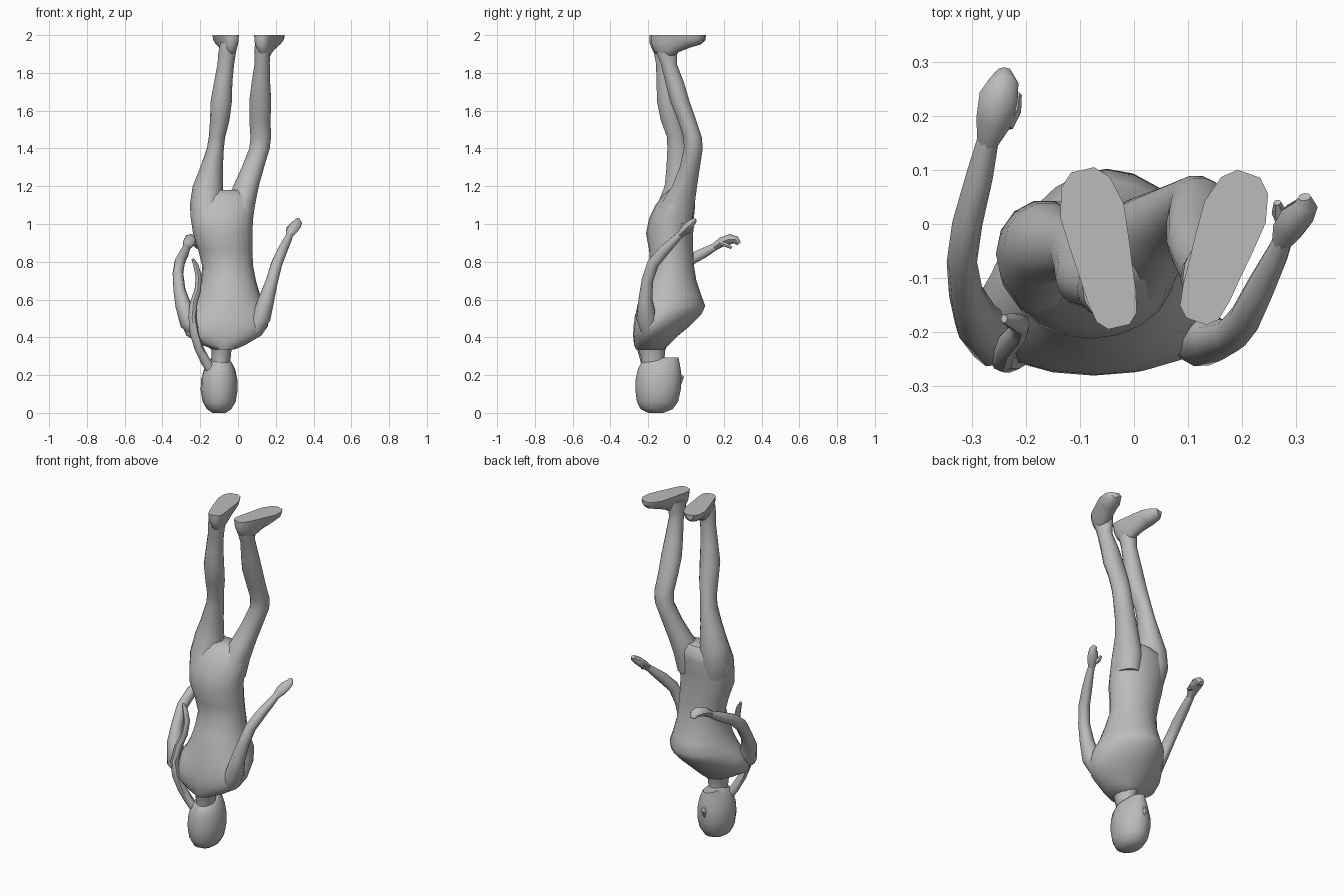
import bpy, bmesh, math
from mathutils import Vector

grey = bpy.data.materials.new("plain_grey")
grey.diffuse_color = (0.5, 0.5, 0.5, 1)


def skin(name, rings):
    """Join a list of equal rings into a closed, smooth-shaded object."""
    bm = bmesh.new()
    loops = [[bm.verts.new(p) for p in ring] for ring in rings]
    n = len(loops[0])
    for a, b in zip(loops, loops[1:]):
        for i in range(n):
            j = (i + 1) % n
            bm.faces.new((a[i], a[j], b[j], b[i]))
    bm.faces.new(loops[0])
    bm.faces.new(loops[-1])
    bmesh.ops.recalc_face_normals(bm, faces=bm.faces)
    me = bpy.data.meshes.new(name)
    bm.to_mesh(me)
    bm.free()
    me.materials.append(grey)
    ob = bpy.data.objects.new(name, me)
    bpy.context.collection.objects.link(ob)
    bpy.ops.object.select_all(action='DESELECT')
    ob.select_set(True)
    bpy.context.view_layer.objects.active = ob
    bpy.ops.object.shade_smooth_by_angle(angle=math.radians(45))
    return ob


def stack(name, rows, n=16):
    """Level rings from rows of (z, x min, x max, y min, y max, taper to +y)."""
    rings = []
    for z, x0, x1, y0, y1, t in rows:
        ring = []
        for i in range(n):
            a = 2 * math.pi * i / n
            s, c = math.sin(a), math.cos(a)
            ring.append(((x0 + x1) / 2 + (x1 - x0) / 2 * c * (1 - t * s),
                         (y0 + y1) / 2 + (y1 - y0) / 2 * s, z))
        rings.append(ring)
    return skin(name, rings)


def limb(name, rows, n=10):
    """Rings across a path of (x, y, z, half width, half depth)."""
    pts = [Vector(r[:3]) for r in rows]
    rings = []
    for i, r in enumerate(rows):
        d = (pts[min(i + 1, len(pts) - 1)] - pts[max(i - 1, 0)]).normalized()
        u = Vector((1, 0, 0))
        u = (u - d * d.dot(u)).normalized()
        v = d.cross(u)
        rings.append([pts[i] + u * r[3] * math.cos(2 * math.pi * k / n)
                      + v * r[4] * math.sin(2 * math.pi * k / n) for k in range(n)])
    return skin(name, rings)


def foot(name, heel, toe):
    """Foot with a flat sole on top, from heel to toe."""
    heel, toe = Vector(heel), Vector(toe)
    d = (toe - heel).normalized()
    side = Vector((-d.y, d.x))
    rings = []
    for t, w, h in ((0, .02, .05), (.06, .038, .09), (.2, .046, .12), (.36, .05, .12),
                    (.52, .055, .09), (.74, .06, .065), (.92, .046, .05), (1, .022, .03)):
        c = heel.lerp(toe, t)
        ring = []
        for k in range(9):
            a = math.pi * k / 8
            p = c + side * w * math.cos(a)
            ring.append((p.x, p.y, 2 - h * math.sin(a)))
        rings.append(ring)
    return skin(name, rings)


# Head, neck and nose
stack("head", [
    (0.0, -.135, -.065, -.20, -.12, 0), (.02, -.165, -.035, -.24, -.07, 0),
    (.06, -.188, -.012, -.26, -.042, 0), (.12, -.198, -.002, -.268, -.028, 0),
    (.18, -.195, -.004, -.266, -.024, .05), (.23, -.18, -.015, -.255, -.028, .1),
    (.27, -.16, -.035, -.235, -.035, .15), (.292, -.14, -.06, -.16, -.04, .15)])
stack("neck", [
    (.2, -.15, -.05, -.24, -.11, 0), (.28, -.14, -.04, -.235, -.115, 0),
    (.33, -.14, -.035, -.25, -.11, 0), (.39, -.17, -.01, -.265, -.09, 0)], 12)
limb("nose", [(-.1, -.035, .15, .008, .01), (-.1, -.022, .19, .016, .014),
              (-.1, -.035, .205, .01, .008)], 6)

# Torso from shoulders to pelvis
stack("torso", [
    (.335, -.13, -.02, -.265, -.12, 0), (.36, -.19, .04, -.275, -.09, .1),
    (.41, -.27, .12, -.28, -.04, .25), (.46, -.285, .15, -.278, .02, .3),
    (.52, -.265, .155, -.268, .08, .25), (.565, -.24, .14, -.258, .102, .18),
    (.62, -.215, .118, -.245, .082, .1), (.70, -.195, .095, -.218, .055, .05),
    (.78, -.19, .08, -.19, .042, 0), (.86, -.21, .076, -.195, .038, 0),
    (.95, -.238, .076, -.212, .038, 0), (1.03, -.25, .08, -.195, .042, 0),
    (1.10, -.255, .09, -.162, .048, 0), (1.15, -.23, .08, -.125, .045, 0),
    (1.18, -.17, .03, -.09, .02, 0)], 20)

# Legs
stack("left_leg", [
    (1.0, -.24, -.07, -.18, .02, 0), (1.1, -.255, -.075, -.155, .045, 0),
    (1.2, -.24, -.08, -.115, .04, 0), (1.3, -.2, -.08, -.105, .025, 0),
    (1.4, -.165, -.075, -.1, .01, 0), (1.46, -.155, -.068, -.102, -.002, 0),
    (1.55, -.148, -.045, -.135, -.02, 0), (1.65, -.145, -.032, -.155, -.045, 0),
    (1.75, -.127, -.03, -.157, -.06, 0), (1.85, -.108, -.02, -.16, -.075, 0),
    (1.9, -.105, -.012, -.17, -.07, 0), (1.96, -.095, -.008, -.175, -.06, 0)], 14)
stack("right_leg", [
    (1.0, -.06, .075, -.17, .03, 0), (1.1, -.07, .09, -.14, .048, 0),
    (1.2, -.025, .11, -.075, .06, 0), (1.3, .02, .138, -.035, .075, 0),
    (1.4, .06, .168, -.012, .09, 0), (1.46, .066, .175, -.015, .085, 0),
    (1.55, .06, .172, -.045, .055, 0), (1.65, .06, .176, -.085, .02, 0),
    (1.75, .072, .17, -.11, -.01, 0), (1.85, .088, .168, -.135, -.048, 0),
    (1.9, .086, .17, -.155, -.045, 0), (1.96, .09, .175, -.165, -.035, 0)], 14)
foot("left_foot", (-.028, -.19), (-.095, .1))
foot("right_foot", (.115, -.18), (.212, .093))

# Arms
limb("left_arm", [
    (-.2, -.21, .42, .04, .045), (-.26, -.21, .48, .05, .055), (-.29, -.18, .57, .042, .048),
    (-.31, -.13, .65, .032, .036), (-.318, -.07, .74, .028, .035), (-.308, 0, .80, .028, .032),
    (-.285, .09, .845, .025, .028), (-.27, .155, .88, .02, .02)])
limb("right_arm", [
    (.08, -.19, .43, .045, .05), (.125, -.21, .51, .05, .055), (.15, -.215, .6, .042, .038),
    (.18, -.205, .70, .032, .032), (.205, -.175, .79, .03, .032), (.235, -.115, .86, .027, .03),
    (.262, -.06, .915, .022, .022), (.275, -.03, .945, .018, .018)])

# Hands: palm, curled fingers and thumb
limb("left_hand", [
    (-.27, .15, .878, .02, .02), (-.258, .19, .905, .034, .025),
    (-.25, .235, .92, .036, .027), (-.24, .265, .915, .027, .02), (-.24, .28, .895, .015, .012)], 8)
limb("left_thumb", [(-.235, .18, .9, .012, .012), (-.222, .21, .89, .014, .013),
                    (-.215, .24, .875, .008, .008)], 6)
limb("right_hand", [
    (.272, -.035, .94, .018, .018), (.285, -.01, .965, .03, .024),
    (.302, .015, .99, .032, .024), (.318, .035, 1.01, .022, .018), (.315, .05, 1.025, .012, .01)], 8)
limb("right_thumb", [(.275, 0, .955, .012, .012), (.268, .022, .965, .014, .013),
                     (.265, .04, .985, .007, .007)], 6)

# Long braid from the back of the head past the shoulder
limb("braid", [
    (-.13, -.2, .21, .025, .025), (-.17, -.215, .27, .026, .024), (-.205, -.235, .34, .024, .024),
    (-.23, -.25, .42, .025, .025), (-.243, -.25, .5, .022, .024), (-.235, -.225, .58, .02, .024),
    (-.213, -.2, .65, .017, .022), (-.208, -.185, .72, .016, .02), (-.222, -.18, .78, .014, .016),
    (-.24, -.175, .815, .007, .008)], 8)
